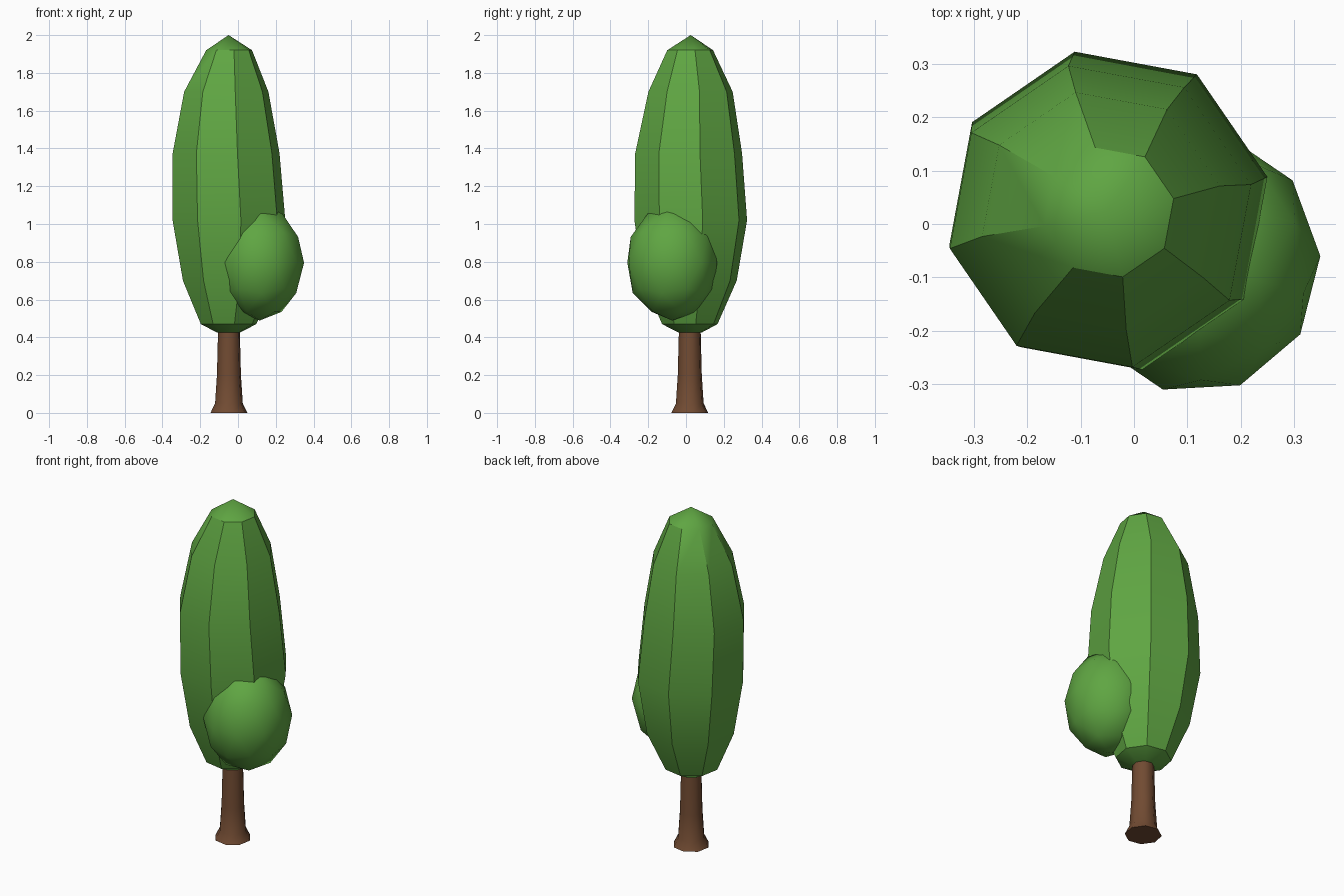
import bpy, bmesh, math
from mathutils import Vector, Matrix

if "Cube" in bpy.data.objects:
    bpy.data.objects.remove(bpy.data.objects["Cube"])


def material(name, rgb):
    m = bpy.data.materials.new(name)
    m.diffuse_color = (*rgb, 1)
    m.use_nodes = True
    m.node_tree.nodes["Principled BSDF"].inputs["Base Color"].default_value = m.diffuse_color
    return m


green = material("leaf green", (0.115, 0.38, 0.055))
brown = material("bark brown", (0.165, 0.07, 0.032))


def finish(name, bm, mat, angle):
    bmesh.ops.recalc_face_normals(bm, faces=bm.faces)
    me = bpy.data.meshes.new(name)
    bm.to_mesh(me)
    bm.free()
    me.materials.append(mat)
    ob = bpy.data.objects.new(name, me)
    bpy.context.collection.objects.link(ob)
    bpy.ops.object.select_all(action='DESELECT')
    ob.select_set(True)
    bpy.context.view_layer.objects.active = ob
    bpy.ops.object.shade_smooth_by_angle(angle=math.radians(angle))
    return ob


def loft(name, rings, sides, turn, mat, angle, tip=None):
    """Stack of polygon rings (x, y, z, radius), closed by a cap or a tip."""
    bm = bmesh.new()
    loops = []
    for x, y, z, r in rings:
        loops.append([bm.verts.new((
            x + r * math.cos(turn + math.tau * i / sides),
            y + r * math.sin(turn + math.tau * i / sides), z))
            for i in range(sides)])
    for a, b in zip(loops, loops[1:]):
        for i in range(sides):
            j = (i + 1) % sides
            bm.faces.new((a[i], a[j], b[j], b[i]))
    bm.faces.new(loops[0][::-1])
    top = loops[-1]
    if tip:
        t = bm.verts.new(tip)
        for i in range(sides):
            bm.faces.new((top[i], top[(i + 1) % sides], t))
    else:
        bm.faces.new(top)
    return finish(name, bm, mat, angle)


# Flared trunk
loft("trunk", [(-0.048, 0.02, 0.0, 0.100), (-0.048, 0.02, 0.05, 0.075),
               (-0.048, 0.02, 0.2, 0.065), (-0.048, 0.02, 0.47, 0.058)],
     8, math.radians(12), brown, 50)

# Tall eight-sided crown
loft("crown", [(-0.05, 0.022, 0.425, 0.062), (-0.05, 0.02, 0.47, 0.150),
               (-0.045, 0.022, 0.70, 0.252), (-0.048, 0.025, 1.02, 0.305),
               (-0.063, 0.014, 1.375, 0.289), (-0.062, 0.024, 1.70, 0.228),
               (-0.047, 0.022, 1.92, 0.124)],
     8, math.radians(12), green, 30, tip=(-0.05, 0.025, 2.0))

# Small rounded side bush
bm = bmesh.new()
bmesh.ops.create_icosphere(bm, subdivisions=2, radius=1)
bmesh.ops.transform(bm, verts=bm.verts, matrix=(
    Matrix.Translation((0.115, -0.073, 0.795))
    @ Matrix.Diagonal((0.235, 0.246, 0.306, 1))
    @ Matrix.Rotation(math.radians(-15), 4, 'Z')))
finish("side_bush", bm, green, 32)
